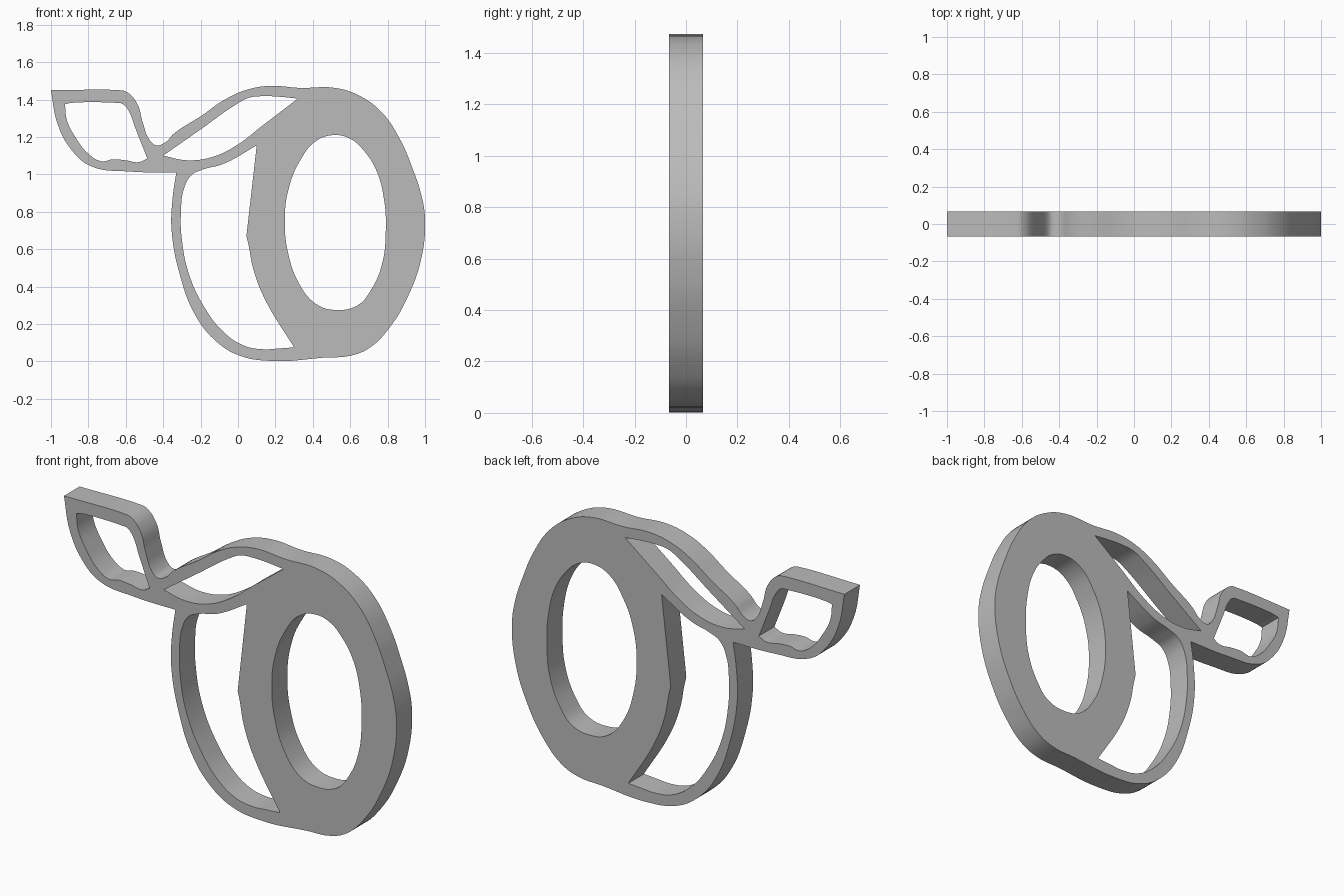
import bpy
import bmesh
from math import radians
from mathutils import Matrix

HALF_DEPTH = 0.067

if "Cube" in bpy.data.objects:
    bpy.data.objects.remove(bpy.data.objects["Cube"], do_unlink=True)


def make_material(name, colour):
    material = bpy.data.materials.new(name)
    material.use_nodes = True
    material.diffuse_color = colour
    shader = material.node_tree.nodes["Principled BSDF"]
    shader.inputs["Base Color"].default_value = colour
    return material


def add_loop(curve, runs, sharp=True):
    """Closed outline made of smooth runs; each run starts at a sharp corner."""
    points = [(x, z, sharp and i == 0) for run in runs for i, (x, z) in enumerate(run)]
    spline = curve.splines.new("BEZIER")
    spline.bezier_points.add(len(points) - 1)
    spline.use_cyclic_u = True
    for knot, (x, z, corner) in zip(spline.bezier_points, points):
        knot.co = (x, z, 0)
        knot.handle_left_type = knot.handle_right_type = "VECTOR" if corner else "AUTO"


def extrude_loops(name, loops, material):
    """Fill the outer loop minus the holes, and extrude it into a solid plate."""
    curve = bpy.data.curves.new(name + "_profile", "CURVE")
    curve.dimensions = "2D"
    curve.fill_mode = "BOTH"
    curve.extrude = HALF_DEPTH
    curve.resolution_u = 6
    for runs, sharp in loops:
        add_loop(curve, runs, sharp)
    helper = bpy.data.objects.new(name + "_profile", curve)
    bpy.context.collection.objects.link(helper)
    depsgraph = bpy.context.evaluated_depsgraph_get()
    mesh = bpy.data.meshes.new_from_object(helper.evaluated_get(depsgraph))
    bpy.data.objects.remove(helper, do_unlink=True)

    # Weld the caps to the walls and stand the plate upright
    bm = bmesh.new()
    bm.from_mesh(mesh)
    bmesh.ops.remove_doubles(bm, verts=bm.verts, dist=0.0001)
    bmesh.ops.transform(bm, matrix=Matrix.Rotation(radians(90), 4, "X"), verts=bm.verts)
    bmesh.ops.recalc_face_normals(bm, faces=bm.faces)
    bm.to_mesh(mesh)
    bm.free()

    mesh.name = name
    mesh.materials.clear()
    mesh.materials.append(material)
    plate = bpy.data.objects.new(name, mesh)
    bpy.context.collection.objects.link(plate)
    bpy.ops.object.select_all(action="DESELECT")
    plate.select_set(True)
    bpy.context.view_layer.objects.active = plate
    bpy.ops.object.shade_smooth_by_angle(angle=radians(30))
    return plate


# Outer silhouette: tail tip, back, round body, belly, underside of the tail
silhouette = [
    [(-1, 1.45), (-.64, 1.45), (-.6, 1.443), (-.54, 1.38), (-.51, 1.28), (-.47, 1.18),
     (-.435, 1.155), (-.39, 1.17), (-.34, 1.22), (-.2, 1.31), (-.07, 1.4), (.04, 1.45),
     (.17, 1.473), (.33, 1.462), (.52, 1.462), (.65, 1.42), (.77, 1.33), (.87, 1.18),
     (.93, 1.04), (.98, .89), (1, .76), (.98, .55), (.91, .35), (.81, .18),
     (.7, .07), (.6, .03), (.46, .02), (.2, .002), (.01, .03), (-.12, .11),
     (-.23, .25), (-.31, .46), (-.355, .7), (-.35, .87)],
    [(-.33, 1.01), (-.58, 1.015), (-.79, 1.045), (-.89, 1.13), (-.965, 1.27)],
]

# Opening inside the tail
tail_opening = [
    [(-.925, 1.375), (-.89, 1.382), (-.65, 1.382), (-.62, 1.378), (-.585, 1.34),
     (-.55, 1.25)],
    [(-.485, 1.085), (-.53, 1.065), (-.6, 1.075), (-.67, 1.08), (-.73, 1.07),
     (-.8, 1.11), (-.87, 1.2), (-.915, 1.29)],
]

# Slanted leaf-shaped opening along the back
back_opening = [
    [(-.4, 1.1), (-.2, 1.24), (0, 1.38), (.06, 1.41), (.14, 1.418), (.22, 1.415)],
    [(.32, 1.405), (.13, 1.26), (0, 1.16), (-.13, 1.095), (-.27, 1.075)],
]

# Tall crescent opening beside the disc
crescent_opening = [
    [(.1, 1.155)],
    [(.045, .67), (.057, .62), (.08, .5), (.14, .34)],
    [(.3, .075), (.23, .07), (.13, .065), (.03, .085), (-.08, .16), (-.18, .29),
     (-.26, .46), (-.3, .65), (-.305, .8), (-.29, .92), (-.25, .995), (-.19, 1.025),
     (-.08, 1.055)],
]

# Oval opening through the disc
oval_opening = [
    [(.52, 1.21), (.6, 1.19), (.67, 1.13), (.74, 1.02), (.78, .87), (.79, .7),
     (.77, .52), (.71, .38), (.64, .3), (.52, .275), (.42, .305), (.33, .41),
     (.27, .57), (.25, .75), (.27, .92), (.33, 1.07), (.42, 1.18)],
]

grey = make_material("neutral grey", (0.5, 0.5, 0.5, 1))
extrude_loops(
    "openwork_plate",
    [(silhouette, True), (tail_opening, True), (back_opening, True),
     (crescent_opening, True), (oval_opening, False)],
    grey,
)
